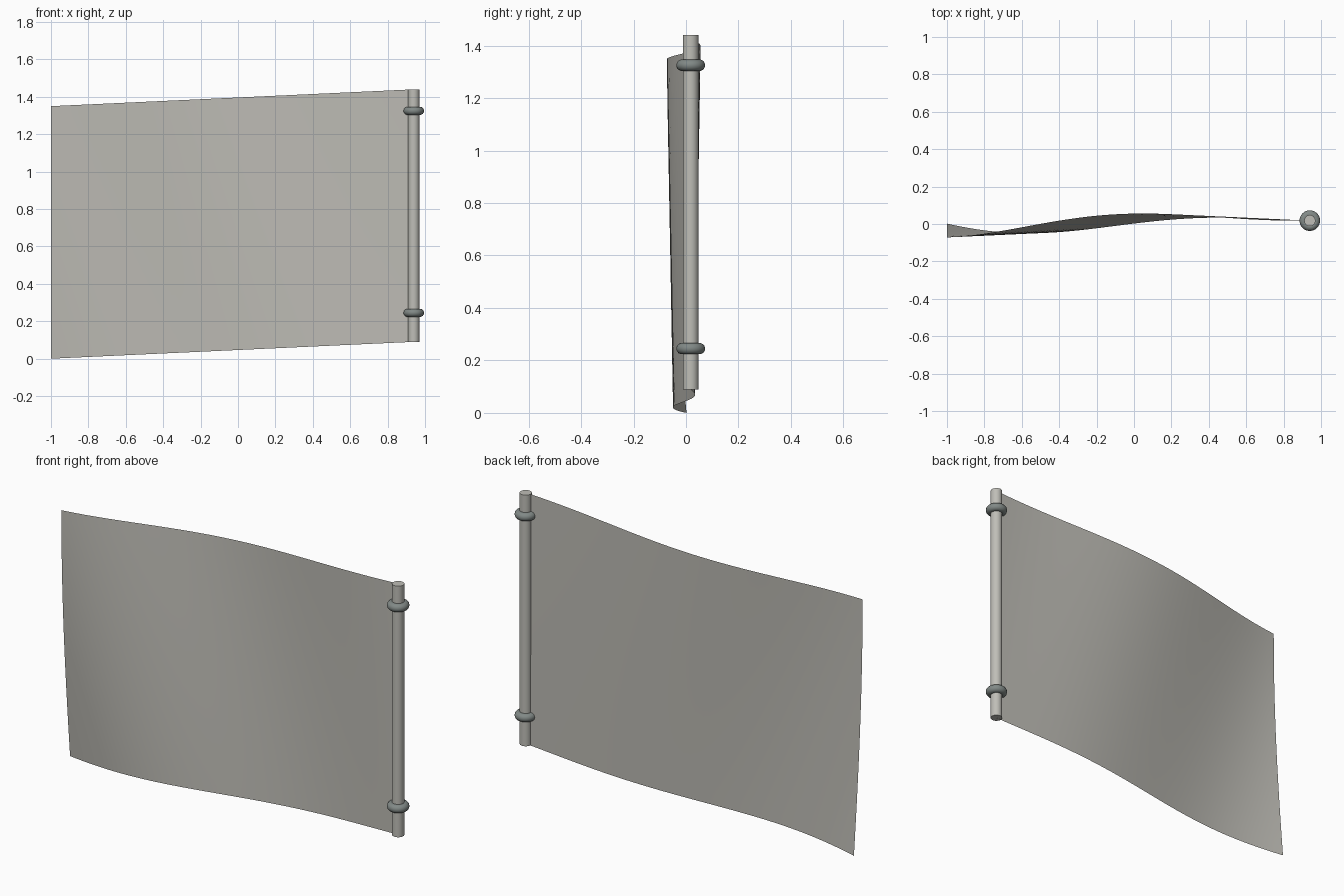
import bpy, bmesh, math

cube = bpy.data.objects.get("Cube")
if cube:
    bpy.data.objects.remove(cube, do_unlink=True)

POLE_X, POLE_Y = 0.94, 0.018
WIDTH, HEIGHT, SAG = 1.94, 1.35, 0.09


def material(name, rgb):
    m = bpy.data.materials.new(name)
    m.use_nodes = True
    m.diffuse_color = (*rgb, 1)
    m.node_tree.nodes["Principled BSDF"].inputs["Base Color"].default_value = (*rgb, 1)
    return m


def finish(name, mat):
    ob = bpy.context.object
    ob.name = ob.data.name = name
    ob.data.materials.append(mat)
    bpy.ops.object.shade_smooth_by_angle(angle=math.radians(40))
    return ob


cloth_mat = material("pale grey cloth", (0.51, 0.50, 0.46))
pole_mat = material("pale grey pole", (0.52, 0.515, 0.475))
ring_mat = material("dark grey metal", (0.22, 0.25, 0.24))

# Flag cloth: a sheet that waves more strongly away from the pole and sags
bpy.ops.mesh.primitive_grid_add(x_subdivisions=48, y_subdivisions=24, size=1)
cloth = bpy.context.object
for v in cloth.data.vertices:
    t, h = 0.5 - v.co.x, v.co.y + 0.5
    u = WIDTH * t
    wave = 0.09 * t * math.sin(2.6 * u + 1.06 - 1.4 * h)
    v.co = (POLE_X - u, POLE_Y + wave, HEIGHT * h + SAG * (1 - t))
cloth.data.update()
finish("flag_cloth", cloth_mat)

# Pole
bpy.ops.mesh.primitive_cylinder_add(vertices=24, radius=0.03, depth=HEIGHT,
                                    location=(POLE_X, POLE_Y, SAG + HEIGHT / 2))
finish("pole", pole_mat)

# Fixing rings
for name, z in (("lower_ring", 0.245), ("upper_ring", 1.325)):
    bpy.ops.mesh.primitive_torus_add(major_segments=32, minor_segments=14,
                                     major_radius=0.033, minor_radius=0.022,
                                     location=(POLE_X, POLE_Y, z))
    finish(name, ring_mat)
